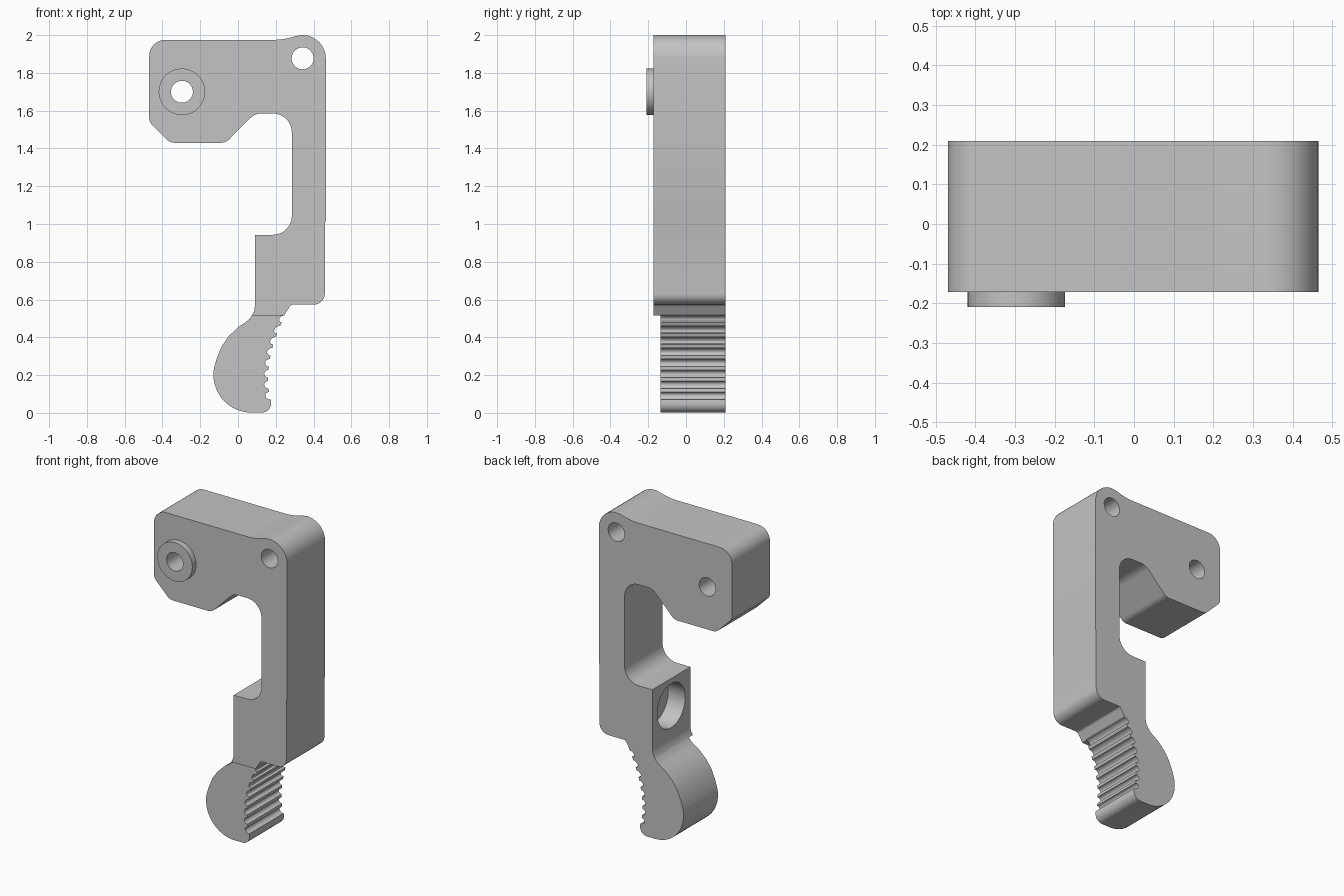
import bpy, bmesh, math
from mathutils import Vector

cube = bpy.data.objects.get("Cube")
if cube:
    bpy.data.objects.remove(cube, do_unlink=True)

grey = bpy.data.materials.new("plain grey")
grey.use_nodes = True
colour = (0.55, 0.55, 0.55, 1)
grey.diffuse_color = colour
grey.node_tree.nodes["Principled BSDF"].inputs["Base Color"].default_value = colour

BACK, FRONT, THUMB_FRONT = 0.21, -0.172, -0.135


def rounded(corners, steps=10):
    """Outline from (x, z, radius) corners; each corner with a radius is filleted."""
    out = []
    for i, (x, z, r) in enumerate(corners):
        p = Vector((x, z))
        if r == 0:
            out.append(p)
            continue
        a = (Vector(corners[i - 1][:2]) - p).normalized()
        b = (Vector(corners[(i + 1) % len(corners)][:2]) - p).normalized()
        half = a.angle(b) / 2
        centre = p + (a + b).normalized() * (r / math.sin(half))
        start = p + a * (r / math.tan(half)) - centre
        end = p + b * (r / math.tan(half)) - centre
        sweep = math.pi - 2 * half
        for k in range(steps + 1):
            t = k / steps
            out.append(centre + (start * math.sin((1 - t) * sweep)
                                 + end * math.sin(t * sweep)) / math.sin(sweep))
    return out


def extrude(name, outline, y0, y1):
    bm = bmesh.new()
    face = bm.faces.new([bm.verts.new((p[0], y0, p[1])) for p in outline])
    geom = bmesh.ops.extrude_face_region(bm, geom=[face])["geom"]
    moved = [v for v in geom if isinstance(v, bmesh.types.BMVert)]
    bmesh.ops.translate(bm, verts=moved, vec=(0, y1 - y0, 0))
    bmesh.ops.recalc_face_normals(bm, faces=bm.faces)
    mesh = bpy.data.meshes.new(name)
    bm.to_mesh(mesh)
    bm.free()
    mesh.materials.append(grey)
    ob = bpy.data.objects.new(name, mesh)
    bpy.context.collection.objects.link(ob)
    return ob


def cylinder(name, location, radius, depth, axis):
    turn = (math.pi / 2, 0, 0) if axis == "y" else (0, math.pi / 2, 0)
    bpy.ops.mesh.primitive_cylinder_add(vertices=48, radius=radius, depth=depth,
                                        location=location, rotation=turn)
    ob = bpy.context.object
    ob.name = name
    ob.data.materials.append(grey)
    return ob


def activate(ob):
    bpy.ops.object.select_all(action="DESELECT")
    ob.select_set(True)
    bpy.context.view_layer.objects.active = ob


def drill(ob, *hole):
    cutter = cylinder("hole_cutter", *hole)
    cutter.hide_render = True
    mod = ob.modifiers.new("hole", "BOOLEAN")
    mod.operation, mod.solver, mod.object = "DIFFERENCE", "EXACT", cutter
    activate(ob)
    bpy.ops.object.modifier_apply(modifier=mod.name)
    bpy.data.objects.remove(cutter, do_unlink=True)


# Hooked arm with the pivot ear and the square block at its foot
arm = extrude("arm", rounded([
    (-0.47, 1.975, 0.085), (0.232, 1.975, 0.35), (0.465, 2.0375, 0.123),
    (0.465, 1.02, 0), (0.46, 1.0, 0), (0.46, 0.573, 0.06),
    (0.28, 0.573, 0.02), (0.243, 0.515, 0),
    (0.073, 0.515, 0), (0.086, 0.54, 0), (0.09, 0.57, 0),
    (0.09, 0.943, 0), (0.285, 0.943, 0.1), (0.285, 1.585, 0.1),
    (0.09, 1.585, 0.08), (-0.065, 1.43, 0.06), (-0.36, 1.43, 0.06),
    (-0.47, 1.54, 0.05)]), FRONT, BACK)

# Raised collar around the front pivot hole
collar = cylinder("pivot_collar", (-0.297, (FRONT - 0.21) / 2, 1.70),
                  0.123, 0.21 + FRONT, "y")

# Through holes and the blind spring pocket
pivot = ((-0.297, 0, 1.70), 0.058, 1, "y")
drill(arm, *pivot)
drill(collar, *pivot)
drill(arm, (0.342, 0, 1.877), 0.058, 1, "y")
drill(arm, (0.09, 0.02, 0.77), 0.14, 0.24, "x")

# Thumb tab: rounded heel, then a grooved grip edge
heel = [(0.073, 0.515), (0.058, 0.494), (0.035, 0.476), (0, 0.454),
        (-0.05, 0.405), (-0.085, 0.355), (-0.112, 0.29)]
for k in range(17):
    a = math.pi * (0.93 + 0.57 * k / 16)
    heel.append((0.07 + 0.2 * math.cos(a), 0.202 + 0.2 * math.sin(a)))
toe = rounded([(0.07, 0.002, 0), (0.178, 0.002, 0.048), (0.174, 0.07, 0)])[1:]


def grip_x(z):
    return 0.16 + 0.8 * (z - 0.18) ** 2


grip = []
for n in range(8):
    z = 0.09 + 0.0585 * n
    for k in range(9):
        a = math.pi * k / 8
        gz = z - 0.02 * math.cos(a)
        grip.append((grip_x(gz) - 0.022 * math.sin(a), gz))
grip.append((0.243, 0.515))
thumb = extrude("thumb_tab", heel + [tuple(p) for p in toe] + grip, THUMB_FRONT, BACK)

for ob in (arm, collar, thumb):
    activate(ob)
    bpy.ops.object.shade_smooth_by_angle(angle=math.radians(30))
